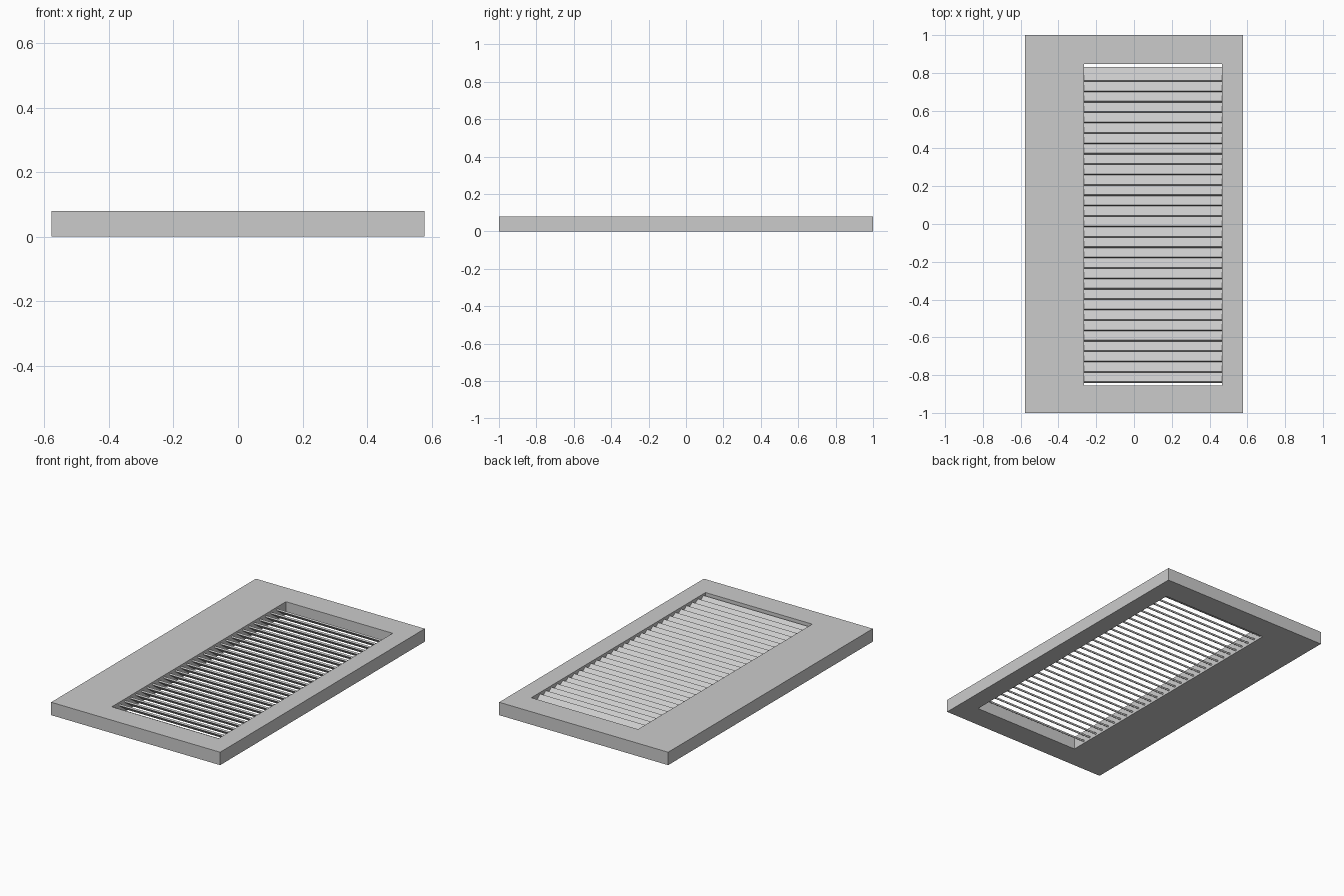
import bpy
import bmesh
from math import radians, sin, cos
from mathutils import Matrix, Vector

old = bpy.data.objects.get("Cube")
if old:
    bpy.data.objects.remove(old, do_unlink=True)

# Single painted-metal grey
GREY = (0.6, 0.6, 0.6, 1.0)
grey = bpy.data.materials.new("light_grey")
grey.use_nodes = True
grey.diffuse_color = GREY
grey.node_tree.nodes["Principled BSDF"].inputs["Base Color"].default_value = GREY


def add_object(name, bm):
    bmesh.ops.recalc_face_normals(bm, faces=bm.faces)
    mesh = bpy.data.meshes.new(name)
    bm.to_mesh(mesh)
    bm.free()
    mesh.materials.append(grey)
    obj = bpy.data.objects.new(name, mesh)
    bpy.context.collection.objects.link(obj)
    return obj


def rectangle(bm, x0, x1, y0, y1, z):
    return [bm.verts.new((x, y, z)) for x, y in ((x0, y0), (x1, y0), (x1, y1), (x0, y1))]


HALF_WIDTH, DEPTH = 0.578, 0.08
LEFT, RIGHT, FRONT, BACK = -0.265, 0.465, -0.855, 0.847

# Frame: a flat panel with an off-centre rectangular opening
bm = bmesh.new()
outer_low, outer_high = (rectangle(bm, -HALF_WIDTH, HALF_WIDTH, -1, 1, z) for z in (0, DEPTH))
inner_low, inner_high = (rectangle(bm, LEFT, RIGHT, FRONT, BACK, z) for z in (0, DEPTH))
for a, b in ((outer_low, outer_high), (outer_high, inner_high),
             (inner_high, inner_low), (inner_low, outer_low)):
    for i in range(4):
        j = (i + 1) % 4
        bm.faces.new((a[i], a[j], b[j], b[i]))
add_object("frame", bm)

# Louvre slats: tilted boards, raised at the front edge and overlapping
COUNT, THICK, RUN = 30, 0.01, 0.077
TILT = radians(36)
length = (RUN - THICK * sin(TILT)) / cos(TILT)
first, last = -0.841 + RUN / 2, 0.831 - RUN / 2
bm = bmesh.new()
for i in range(COUNT):
    y = first + (last - first) * i / (COUNT - 1)
    place = (Matrix.Translation(Vector(((LEFT + RIGHT) / 2, y, DEPTH / 2)))
             @ Matrix.Rotation(-TILT, 4, "X")
             @ Matrix.Diagonal((RIGHT - LEFT, length, THICK, 1)))
    bmesh.ops.create_cube(bm, size=1, matrix=place)
add_object("louvre_slats", bm)
